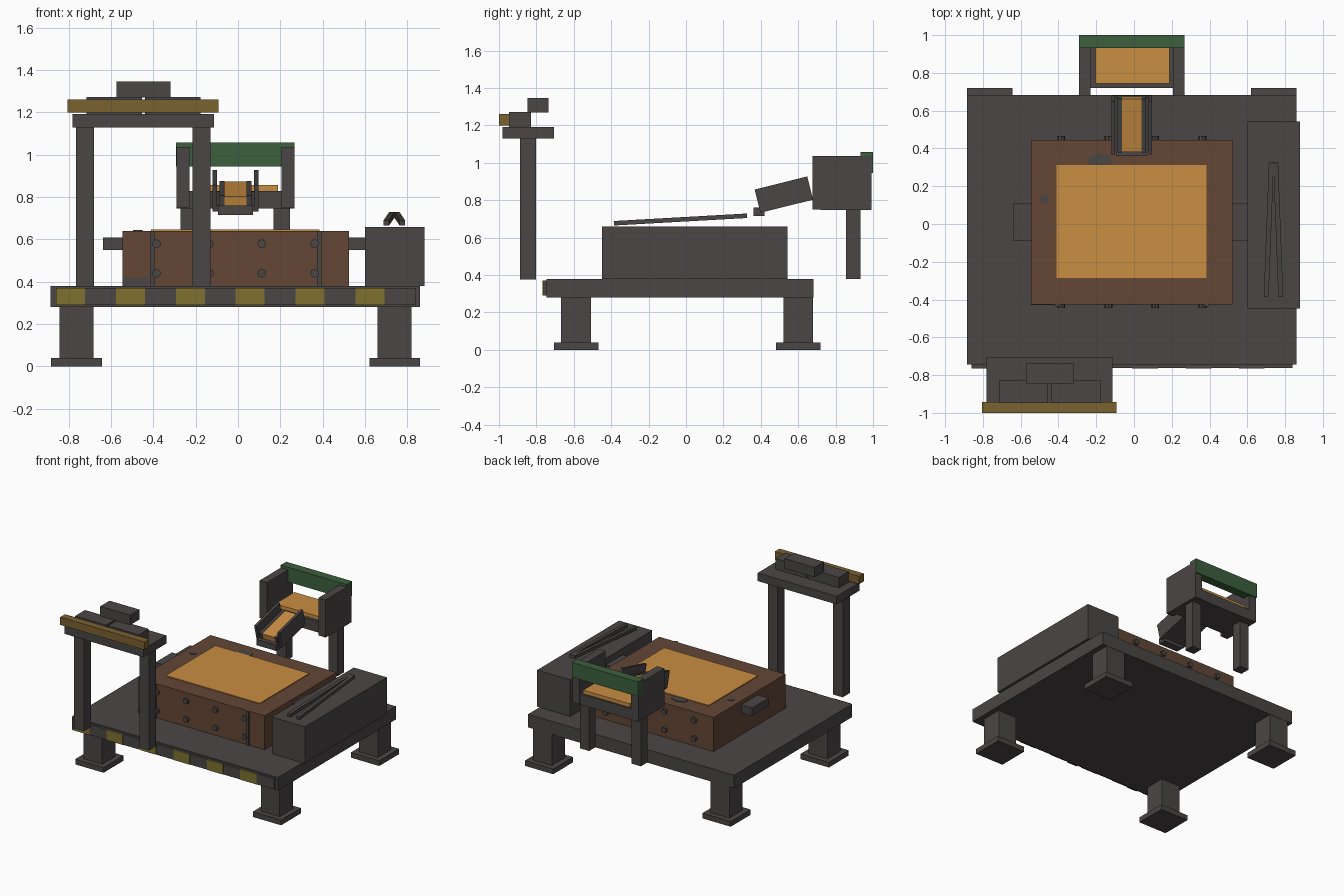
import bpy
from math import radians, atan2, hypot
from mathutils import Vector, Matrix

cube = bpy.data.objects.get("Cube")
if cube:
    bpy.data.objects.remove(cube, do_unlink=True)


def material(name, rgb):
    m = bpy.data.materials.new(name)
    m.use_nodes = True
    m.diffuse_color = (*rgb, 1)
    m.node_tree.nodes["Principled BSDF"].inputs["Base Color"].default_value = (*rgb, 1)
    return m


iron = material("dark iron", (0.068, 0.061, 0.059))
brown = material("rust brown", (0.125, 0.063, 0.036))
sand = material("orange sand", (0.59, 0.27, 0.055))
green = material("dark green", (0.045, 0.115, 0.047))
ochre = material("ochre", (0.195, 0.122, 0.03))
yellow = material("hazard yellow", (0.21, 0.165, 0.028))


def box(name, mat, x, y, z):
    """Box from its (min, max) range on each axis."""
    bpy.ops.mesh.primitive_cube_add(size=1)
    ob = bpy.context.object
    ob.name = name
    ob.data.transform(Matrix.Diagonal((x[1] - x[0], y[1] - y[0], z[1] - z[0], 1)))
    ob.location = [(a + b) / 2 for a, b in (x, y, z)]
    ob.data.materials.append(mat)
    return ob


def disc(name, mat, centre, radius, depth, sides, rot=(0, 0, 0)):
    bpy.ops.mesh.primitive_cylinder_add(vertices=sides, radius=radius, depth=depth,
                                        location=centre, rotation=rot)
    ob = bpy.context.object
    ob.name = name
    ob.data.materials.append(mat)
    return ob


# Platform, hazard strip and legs
box("platform", iron, (-0.885, 0.86), (-0.745, 0.682), (0.28, 0.38))
box("front_strip", iron, (-0.86, 0.84), (-0.762, -0.745), (0.29, 0.37))
for i in range(6):
    x = -0.86 + 0.283 * i
    box("hazard_stripe", yellow, (x, x + 0.137), (-0.766, -0.761), (0.29, 0.37))
for x in (-0.763, 0.74):
    for y in (-0.587, 0.6):
        box("leg", iron, (x - 0.08, x + 0.08), (y - 0.08, y + 0.08), (0.04, 0.28))
        box("foot", iron, (x - 0.12, x + 0.12), (y - 0.12, y + 0.12), (0, 0.04))

# Sand box with bolts, corner straps and handles
box("sand_box", brown, (-0.545, 0.524), (-0.425, 0.445), (0.38, 0.64))
box("sand_bed", sand, (-0.41, 0.385), (-0.287, 0.312), (0.62, 0.647))
for y in (-0.432, 0.453):
    for x in (-0.385, -0.135, 0.112, 0.362):
        for z in (0.44, 0.58):
            disc("bolt", iron, (x, y, z), 0.021, 0.025, 8, (radians(90), 0, 0))
for x in (-0.405, 0.383):
    box("corner_strap", iron, (x - 0.011, x + 0.011), (-0.437, -0.425), (0.38, 0.64))
box("left_handle", iron, (0.524, 0.616), (-0.09, 0.11), (0.55, 0.61))
box("right_handle", iron, (-0.637, -0.545), (-0.09, 0.11), (0.55, 0.61))

# Soot patches on the box
disc("soot_spot", iron, (-0.473, 0.132, 0.641), 0.024, 0.006, 10)
soot = disc("rim_soot", iron, (-0.18, 0.335, 0.641), 0.04, 0.006, 7)
soot.scale.x = 1.7
box("front_soot", iron, (-0.545, -0.42), (-0.428, -0.425), (0.38, 0.42))

# Side cabinet and a pair of tongs resting on it
box("cabinet", iron, (0.6, 0.88), (-0.448, 0.543), (0.38, 0.66))


def bar(name, mat, a, b, width, height):
    a, b = Vector(a), Vector(b)
    d = b - a
    ob = box(name, mat, (-width / 2, width / 2), (-d.length / 2, d.length / 2),
             (-height / 2, height / 2))
    ob.location = (a + b) / 2
    ob.rotation_euler = (atan2(d.z, hypot(d.x, d.y)), 0, -atan2(d.x, d.y))


bar("tong_arm", iron, (0.7, -0.385, 0.677), (0.727, 0.325, 0.717), 0.026, 0.024)
bar("tong_arm", iron, (0.777, -0.385, 0.677), (0.75, 0.325, 0.717), 0.026, 0.024)

# Front gantry
for x in (-0.723, -0.172):
    box("gantry_post", iron, (x - 0.042, x + 0.042), (-0.888, -0.803), (0.377, 1.13))
box("gantry_beam", iron, (-0.782, -0.113), (-0.98, -0.705), (1.13, 1.192))
for x in (-0.585, -0.308):
    box("gantry_unit", iron, (x - 0.131, x + 0.131), (-0.947, -0.828), (1.192, 1.272))
box("gantry_bumper", ochre, (-0.805, -0.092), (-1.0, -0.943), (1.2, 1.26))
box("gantry_motor", iron, (-0.573, -0.32), (-0.848, -0.735), (1.27, 1.346))

# Rear hopper
for x in (-0.232, 0.206):
    box("hopper_post", iron, (x - 0.039, x + 0.039), (0.855, 0.933), (0.38, 0.75))
box("hopper_floor", iron, (-0.29, 0.267), (0.72, 0.99), (0.747, 0.83))
for x in (-0.26, 0.237):
    box("hopper_side", iron, (x - 0.031, x + 0.031), (0.677, 0.992), (0.75, 1.037))
box("hopper_sand", sand, (-0.205, 0.188), (0.743, 0.975), (0.82, 0.857))
box("hopper_rail", green, (-0.292, 0.267), (0.933, 1.0), (0.945, 1.057))

# Sloping chute, built level and then tilted about its middle
pivot = Vector((-0.012, 0.523, 0.83))
tilt = Matrix.Rotation(radians(14), 4, "X")
chute = [
    box("chute_floor", iron, (-0.105, 0.083), (0.378, 0.668), (0.766, 0.79)),
    box("chute_sand", sand, (-0.063, 0.04), (0.38, 0.668), (0.79, 0.838)),
]
for s in (-1, 1):
    for name, offset, half, top in (("chute_wall", 0.098, 0.01, 0.894),
                                    ("chute_lip", 0.064, 0.012, 0.842)):
        x = pivot.x + s * offset
        chute.append(box(name, iron, (x - half, x + half), (0.378, 0.668), (0.766, top)))
for ob in chute:
    ob.location = pivot + tilt @ (ob.location - pivot)
    ob.rotation_euler.x = radians(14)
box("chute_end", iron, (-0.095, 0.07), (0.36, 0.42), (0.715, 0.76))
